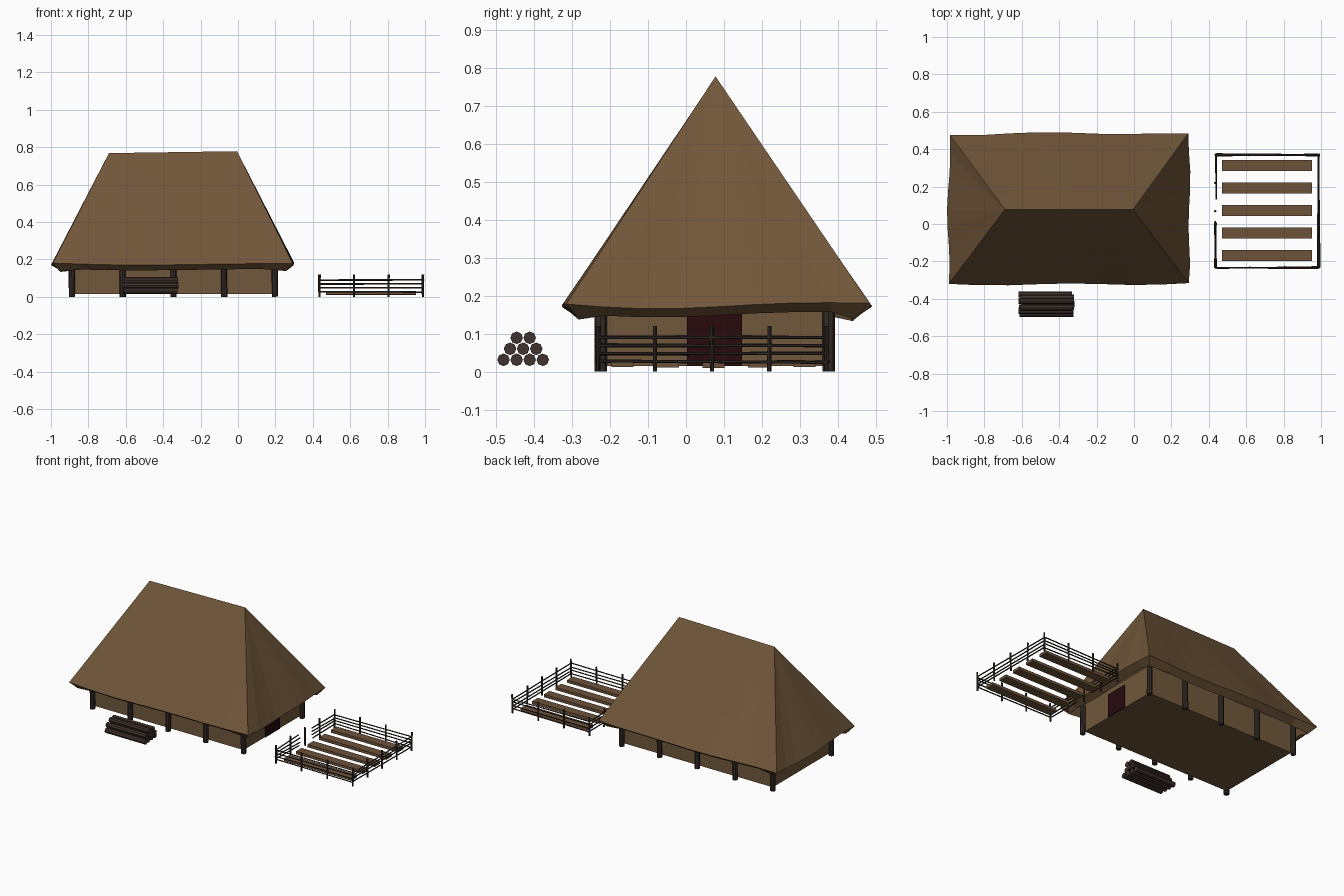
import bpy, bmesh, math, random
from mathutils import Vector

random.seed(4)
if "Cube" in bpy.data.objects:
    bpy.data.objects.remove(bpy.data.objects["Cube"])


def material(name, rgb):
    m = bpy.data.materials.new(name)
    m.use_nodes = True
    m.diffuse_color = (*rgb, 1)
    bsdf = m.node_tree.nodes["Principled BSDF"]
    bsdf.inputs["Base Color"].default_value = (*rgb, 1)
    bsdf.inputs["Roughness"].default_value = 0.9
    return m


thatch = material("thatch brown", (0.165, 0.094, 0.042))
clay = material("clay wall brown", (0.165, 0.098, 0.044))
soil = material("soil brown", (0.15, 0.085, 0.04))
timber = material("dark timber", (0.034, 0.025, 0.02))
bark = material("log bark", (0.052, 0.032, 0.026))
door_red = material("dark red door", (0.02, 0.003, 0.004))


def finish(bm, name, mat):
    bmesh.ops.recalc_face_normals(bm, faces=bm.faces)
    mesh = bpy.data.meshes.new(name)
    bm.to_mesh(mesh)
    bm.free()
    mesh.materials.append(mat)
    ob = bpy.data.objects.new(name, mesh)
    bpy.context.collection.objects.link(ob)
    return ob


def box(name, lo, hi, mat):
    bm = bmesh.new()
    bmesh.ops.create_cube(bm, size=1)
    for v in bm.verts:
        v.co = Vector([a + (b - a) * (c + 0.5) for a, b, c in zip(lo, hi, v.co)])
    return finish(bm, name, mat)


def pole(name, a, b, radius, mat, sides=8):
    a, b = Vector(a), Vector(b)
    bm = bmesh.new()
    bmesh.ops.create_cone(bm, cap_ends=True, segments=sides, radius1=radius,
                          radius2=radius, depth=(b - a).length)
    turn = (b - a).to_track_quat('Z', 'Y')
    for v in bm.verts:
        v.co = turn @ v.co + (a + b) / 2
    return finish(bm, name, mat)


def wobble(amount):
    return random.uniform(-amount, amount)


# Hipped thatch roof: rings of points rising from a wavy eave to the ridge
ridge_left, ridge_right = Vector((-0.69, 0.078, 0.768)), Vector((-0.005, 0.078, 0.778))
corners = [Vector(c) for c in ((-0.99, -0.32, 0.18), (0.293, -0.316, 0.178),
                               (0.29, 0.484, 0.18), (-0.985, 0.476, 0.176))]
ridge_ends = [ridge_left, ridge_right, ridge_right, ridge_left]
STEPS, ROWS = 8, 6
eave, crest = [], []
for i in range(4):
    j = (i + 1) % 4
    out = Vector(((0, -1, 0), (1, 0, 0), (0, 1, 0), (-1, 0, 0))[i])
    for s in range(STEPS):
        t = s / STEPS
        bow = math.sin(math.pi * t)
        wave = math.sin(math.tau * t)
        p = corners[i].lerp(corners[j], t)
        p += out * (0.006 * bow + 0.006 * math.sin(3 * math.pi * t + i))* (bow > 0.01)
        p.z += -0.008 * bow - (0.007 * wave if i % 2 else 0.003 * wave)
        eave.append(p)
        crest.append(ridge_ends[i].lerp(ridge_ends[j], t))

bm = bmesh.new()
rings = []
for r in range(ROWS + 1):
    rings.append([bm.verts.new(e.lerp(c, r / ROWS)) for e, c in zip(eave, crest)])
n = len(eave)
for low, high in zip(rings, rings[1:]):
    for k in range(n):
        bm.faces.new((low[k], low[(k + 1) % n], high[(k + 1) % n], high[k]))
bmesh.ops.remove_doubles(bm, verts=bm.verts, dist=0.0005)
bm.normal_update()
roof = finish(bm, "thatch_roof", thatch)
if sum(p.normal.z for p in roof.data.polygons) < 0:
    roof.data.flip_normals()
thick = roof.modifiers.new("thatch_thickness", 'SOLIDIFY')
thick.thickness = 0.052
thick.offset = -1
thick.use_even_offset = True

# House body, with a door on the garden side
X0, X1, Y0, Y1 = -0.888, 0.198, -0.225, 0.376
box("house_walls", (X0 + 0.007, Y0 + 0.01, 0.015), (X1 - 0.007, Y1 - 0.01, 0.2), clay)
box("door", (X1 - 0.009, 0.002, 0.016), (X1 - 0.001, 0.148, 0.165), door_red)

# Wall posts
for y in (Y0, Y1):
    for k in range(5):
        x = X0 + (X1 - X0) * k / 4
        pole("wall_post", (x, y, 0), (x + wobble(0.003), y, 0.19), 0.0165, timber)

# Stacked logs
for row in range(3):
    for k in range(4 - row):
        y = -0.481 + 0.0345 * (k + row / 2)
        z = 0.031 + 0.029 * row
        shift = wobble(0.008)
        pole("log", (-0.612 + shift, y, z), (-0.325 + shift, y, z), 0.0165, bark)

# Planting beds
for k in range(5):
    y = -0.168 + 0.12 * k
    base = 0.008 + abs(wobble(0.006))
    box("planting_bed", (0.47, y - 0.029, base), (0.952, y + 0.029, base + 0.018), soil)

# Fence posts
FX0, FX1, FY0, FY1 = 0.435, 0.988, -0.232, 0.37
spots = [(FX0 + (FX1 - FX0) * k / 3, y) for k in range(4) for y in (FY0, FY1)]
spots += [(x, FY0 + (FY1 - FY0) * k / 4) for k in (1, 2, 3) for x in (FX0, FX1)]
for x, y in spots:
    pole("fence_post", (x, y, 0), (x + wobble(0.003), y + wobble(0.003), 0.12), 0.0055, timber)

# Fence rails, leaving a gateway facing the house
runs = [((FX0, FY0), (FX1, FY0)), ((FX0, FY1), (FX1, FY1)), ((FX1, FY0), (FX1, FY1)),
        ((FX0, FY0), (FX0, 0.012)), ((FX0, 0.135), (FX0, FY1))]
for (ax, ay), (bx, by) in runs:
    for k in range(4):
        z = 0.026 + 0.0215 * k
        pole("fence_rail", (ax + wobble(0.006), ay + wobble(0.006), z + wobble(0.002)),
             (bx + wobble(0.006), by + wobble(0.006), z + wobble(0.002)), 0.004, timber, 6)
